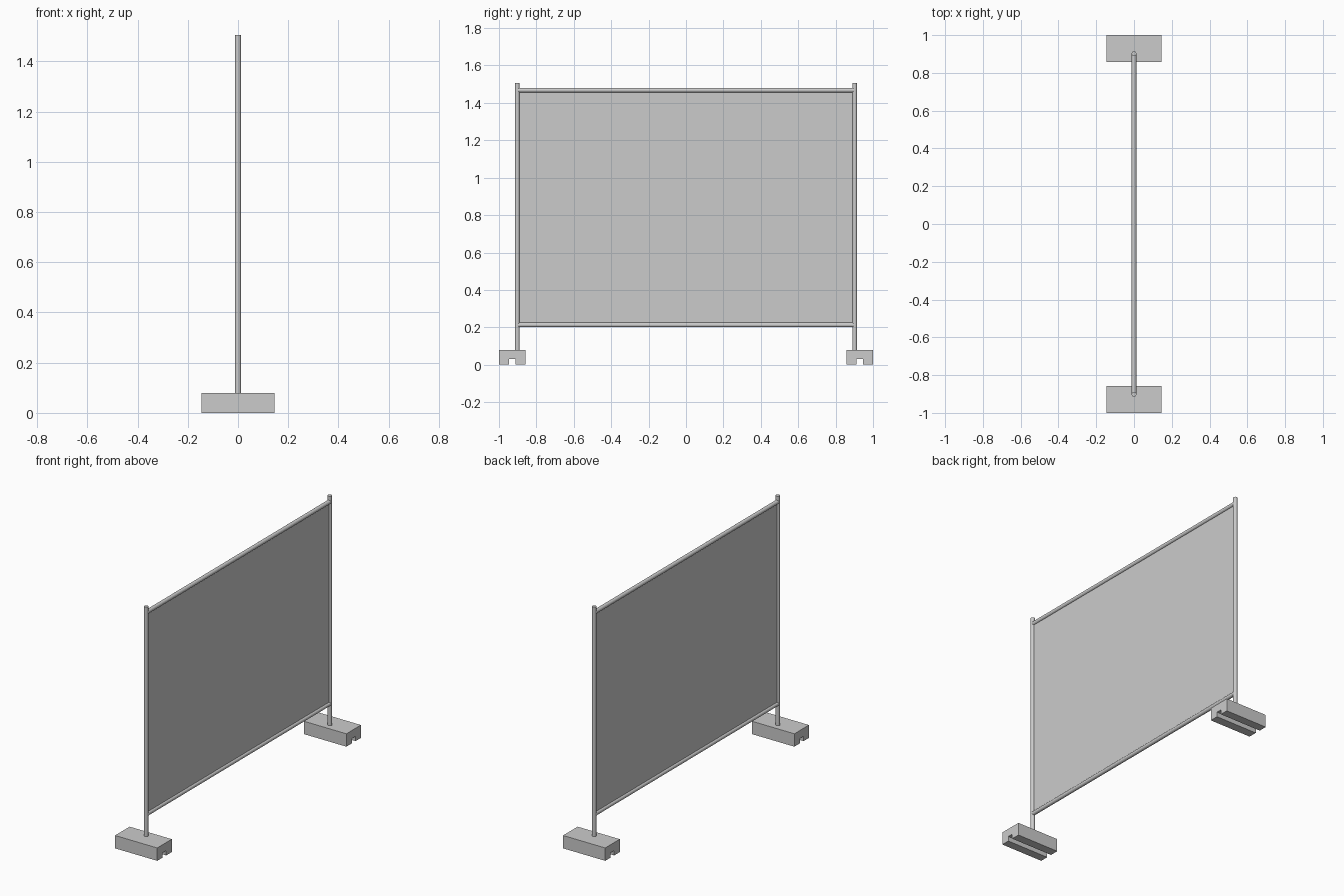
import bpy, bmesh
from math import pi

if "Cube" in bpy.data.objects:
    bpy.data.objects.remove(bpy.data.objects["Cube"])

POST_Y, R = 0.902, 0.0125


def tube(name, length, loc, rot=(0, 0, 0)):
    bpy.ops.mesh.primitive_cylinder_add(vertices=24, radius=R, depth=length, location=loc, rotation=rot)
    ob = bpy.context.object
    ob.name = name
    bpy.ops.object.shade_smooth_by_angle(angle=0.6)
    return ob


def foot(name, side):
    # block profile with a channel along its underside, extruded along x
    profile = [(0.857, 0), (0.912, 0), (0.912, 0.03), (0.947, 0.03),
               (0.947, 0), (1.0, 0), (1.0, 0.08), (0.857, 0.08)]
    bm = bmesh.new()
    face = bm.faces.new([bm.verts.new((-0.145, side * y, z)) for y, z in profile])
    ext = bmesh.ops.extrude_face_region(bm, geom=[face])
    moved = [v for v in ext["geom"] if isinstance(v, bmesh.types.BMVert)]
    bmesh.ops.translate(bm, verts=moved, vec=(0.29, 0, 0))
    bmesh.ops.recalc_face_normals(bm, faces=bm.faces)
    mesh = bpy.data.meshes.new(name)
    bm.to_mesh(mesh)
    bm.free()
    bpy.context.collection.objects.link(bpy.data.objects.new(name, mesh))


# feet and upright posts
for label, side in (("front", -1), ("back", 1)):
    foot(label + "_foot", side)
    tube(label + "_post", 1.427, (0, side * POST_Y, 0.0785 + 1.427 / 2))

# horizontal rails between the posts
for label, z in (("bottom", 0.213), ("top", 1.468)):
    tube(label + "_rail", 2 * POST_Y, (0, 0, z), (pi / 2, 0, 0))

# thin screen panel
bpy.ops.mesh.primitive_cube_add(size=1, location=(0, 0, 0.8405))
panel = bpy.context.object
panel.name = "screen_panel"
panel.scale = (0.004, 2 * POST_Y - R, 1.255)
